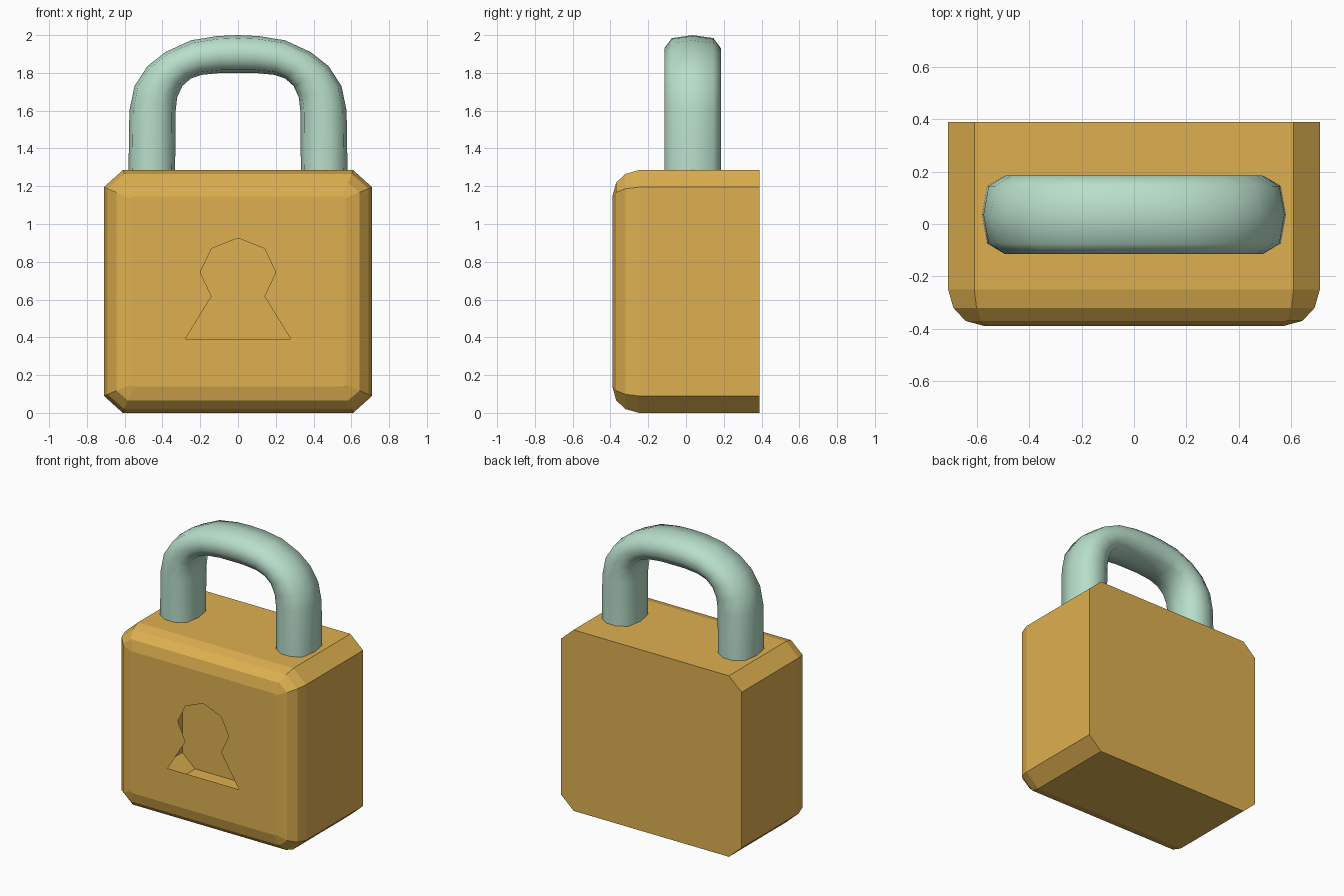
import bpy, bmesh, math

if "Cube" in bpy.data.objects:
    bpy.data.objects.remove(bpy.data.objects["Cube"])


def material(name, rgb):
    m = bpy.data.materials.new(name)
    m.diffuse_color = (*rgb, 1)
    m.use_nodes = True
    m.node_tree.nodes["Principled BSDF"].inputs["Base Color"].default_value = m.diffuse_color
    return m


def finish(bm, name, mat):
    bmesh.ops.recalc_face_normals(bm, faces=bm.faces)
    me = bpy.data.meshes.new(name)
    bm.to_mesh(me)
    bm.free()
    me.materials.append(mat)
    ob = bpy.data.objects.new(name, me)
    bpy.context.collection.objects.link(ob)
    return ob


def bridge(bm, a, b, closed=True):
    n = len(a)
    for i in range(n):
        j = (i + 1) % n
        bm.faces.new((a[i], a[j], b[j], b[i]))


gold = material("brass yellow", (0.73, 0.434, 0.08))
mint = material("mint green", (0.48, 0.73, 0.59))

# Lock body: hollow chamfered shell with a rounded front edge
W, H, CX, CZ = 0.71, 1.285, 0.10, 0.09


def body_ring(bm, y, d):
    s = d * (2 - math.sqrt(2))
    cx, cz = CX - s, CZ - s
    x, lo, hi = W - d, d, H - d
    pts = [(x, lo + cz), (x, hi - cz), (x - cx, hi), (-x + cx, hi),
           (-x, hi - cz), (-x, lo + cz), (-x + cx, lo), (x - cx, lo)]
    return [bm.verts.new((px, y, pz)) for px, pz in pts]


bm = bmesh.new()
rings = [body_ring(bm, y, d) for y, d in
         ((0.39, 0), (-0.25, 0), (-0.32, 0.02), (-0.37, 0.066), (-0.39, 0.14))]
for a, b in zip(rings, rings[1:]):
    bridge(bm, a, b)
bm.faces.new(rings[0])

# Keyhole: open cut in the front face
half = [(0.14, 0.87), (0.20, 0.745), (0.14, 0.617), (0.28, 0.39)]
outline = [(0, 0.925)] + half + [(-x, z) for x, z in reversed(half)]
hole = [bm.verts.new((x, -0.39, z)) for x, z in outline]
edges = [bm.edges.new((hole[i], hole[(i + 1) % len(hole)])) for i in range(len(hole))]
front = rings[-1]
edges += [bm.edges.get((front[i], front[(i + 1) % 8])) for i in range(8)]
bmesh.ops.triangle_fill(bm, edges=edges, use_beauty=True, normal=(0, -1, 0))
finish(bm, "lock_body", gold)

# Shackle: ten-sided section swept between an outer and an inner arch
outer = [(0.58, 1.27), (0.575, 1.6), (0.548, 1.73), (0.48, 1.835), (0.385, 1.91),
         (0.25, 1.972), (0.11, 1.995), (0, 2.0)]
inner = [(0.333, 1.27), (0.33, 1.6), (0.322, 1.67), (0.295, 1.73), (0.25, 1.77),
         (0.19, 1.79), (0.09, 1.80), (0, 1.80)]
pairs = list(zip(outer, inner))
pairs += [((-o[0], o[1]), (-i[0], i[1])) for o, i in reversed(pairs[:-1])]
section = [(1, 0), (0.92, 0.11), (0.65, 0.15), (0.35, 0.15), (0.08, 0.11),
           (0, 0), (0.08, -0.11), (0.35, -0.15), (0.65, -0.15), (0.92, -0.11)]
bm = bmesh.new()
rings = [[bm.verts.new((i[0] + t * (o[0] - i[0]), 0.035 + y, i[1] + t * (o[1] - i[1])))
          for t, y in section] for o, i in pairs]
for a, b in zip(rings, rings[1:]):
    bridge(bm, a, b)
bm.faces.new(rings[0])
bm.faces.new(rings[-1])
shackle = finish(bm, "shackle", mint)
bpy.context.view_layer.objects.active = shackle
shackle.select_set(True)
bpy.ops.object.shade_smooth_by_angle(angle=math.radians(60))
